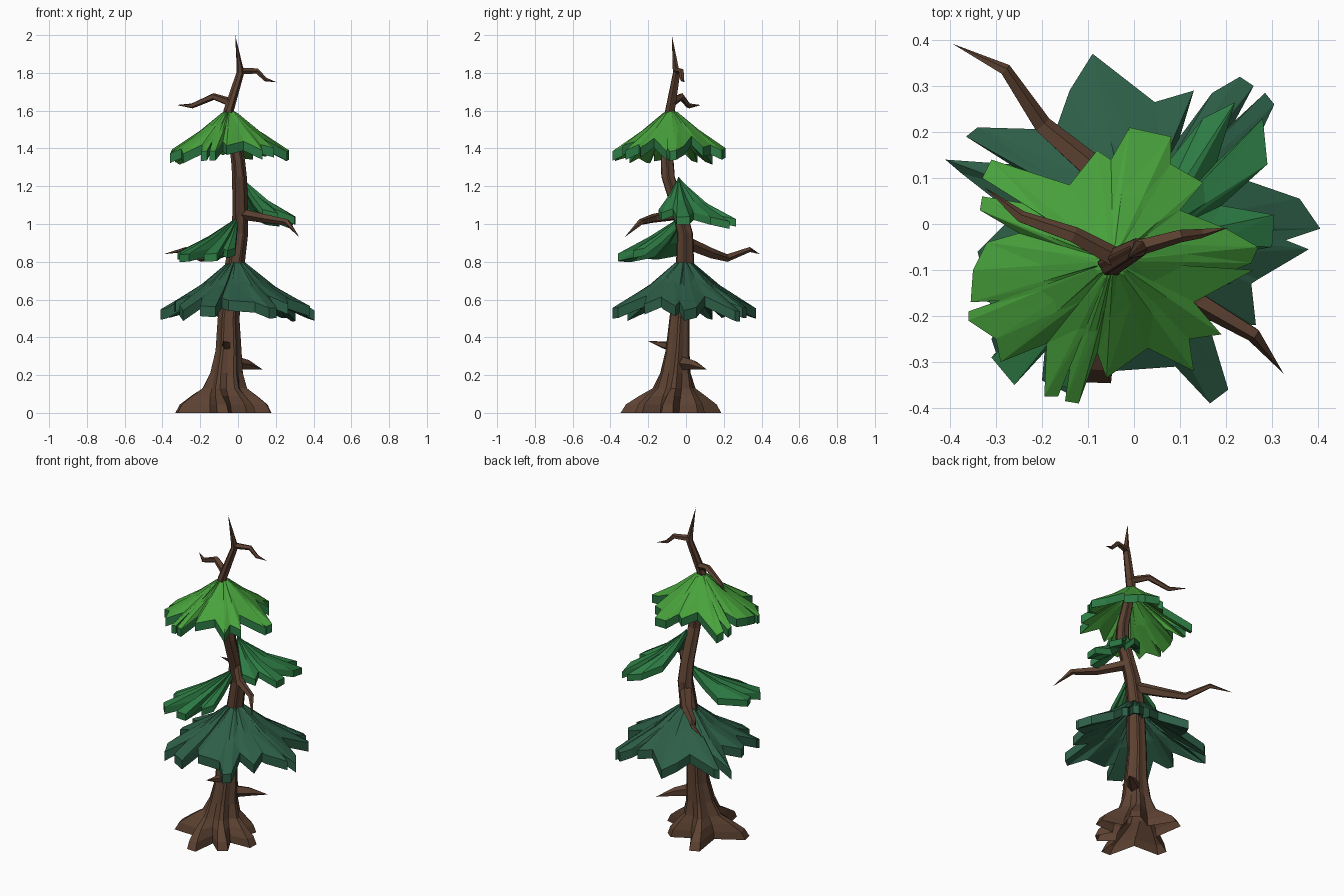
import bpy, bmesh, math, random
from mathutils import Vector

random.seed(4)


def material(name, rgb):
    m = bpy.data.materials.new(name)
    m.diffuse_color = (*rgb, 1)
    return m


BARK = material("bark brown", (0.107, 0.053, 0.031))
LIGHT = material("light green", (0.065, 0.36, 0.045))
MID = material("mid green", (0.026, 0.20, 0.058))
DARK = material("dark green", (0.026, 0.112, 0.063))


def finish(name, bm, mats):
    bmesh.ops.recalc_face_normals(bm, faces=bm.faces)
    me = bpy.data.meshes.new(name)
    bm.to_mesh(me)
    bm.free()
    for m in mats:
        me.materials.append(m)
    ob = bpy.data.objects.new(name, me)
    bpy.context.collection.objects.link(ob)
    return ob


def loft(bm, rings, tip, cap=True):
    """Skin a list of closed rings and close the end in a point."""
    vs = [[bm.verts.new(p) for p in ring] for ring in rings]
    n = len(vs[0])
    for a, b in zip(vs, vs[1:]):
        for i in range(n):
            bm.faces.new((a[i], a[(i + 1) % n], b[(i + 1) % n], b[i]))
    t = bm.verts.new(tip)
    for i in range(n):
        bm.faces.new((vs[-1][i], vs[-1][(i + 1) % n], t))
    if cap:
        bm.faces.new(vs[0][::-1])


def branch(name, pts, r0, r1, sides=5):
    """Crooked tapering twig along a path, ending in a point."""
    pts = [Vector(p) for p in pts]
    rings = []
    for i, p in enumerate(pts[:-1]):
        d = (pts[i + 1] - pts[max(i - 1, 0)]).normalized()
        u = d.cross(Vector((0, 0, 1))).normalized()
        v = u.cross(d)
        r = r0 + (r1 - r0) * i / max(len(pts) - 2, 1)
        rings.append([p + r * (u * math.cos(a) + v * math.sin(a))
                      for a in (math.tau * k / sides for k in range(sides))])
    bm = bmesh.new()
    loft(bm, rings, pts[-1])
    finish(name, bm, [BARK])


def foliage(name, apex, outline, profile, thick, mats, closed=True, fold=0.0):
    """Lobed skirt (or open fan) falling from an apex, with a thick rim.
    fold makes the short lobes droop as low as the long ones."""
    ax, ay, az = apex
    reach = profile[-1][0]

    def height(r):
        for (ra, za), (rb, zb) in zip(profile, profile[1:]):
            if r <= rb or rb == reach:
                return za + (zb - za) * (r - ra) / (rb - ra)

    bm = bmesh.new()
    top = [[bm.verts.new(apex)] * len(outline)]
    for f in (0.13, 0.5, 1.0):
        ring = []
        for x, y in outline:
            dx, dy = x - ax, y - ay
            r = math.hypot(dx, dy)
            z = height(f * (r + (reach - r) * fold))
            z += random.uniform(-0.01, 0.01) if f == 1 else 0
            ring.append(bm.verts.new((ax + dx * f, ay + dy * f, z)))
        top.append(ring)
    n = len(outline)
    for a, b in zip(top, top[1:]):
        for i in range(n if closed else n - 1):
            j = (i + 1) % n
            bm.faces.new((a[i], b[i], b[j]))
            if a[i] is not a[j]:
                bm.faces.new((a[i], b[j], a[j]))
    # underside copy, then bridge the open border
    faces = list(bm.faces)
    border = [e for e in bm.edges if len(e.link_faces) == 1]
    low = {v: bm.verts.new(v.co - Vector((0, 0, thick))) for v in list(bm.verts)}
    for f in faces:
        bm.faces.new([low[v] for v in reversed(f.verts)])
    for e in border:
        a, b = e.verts
        bm.faces.new((a, b, low[b], low[a])).material_index = len(mats) - 1
    finish(name, bm, mats)


# trunk: star of blunt roots blending into a crooked six-sided stem
tips = [(0.175, -0.10), (0.06, 0.08), (-0.18, 0.175),
        (-0.325, -0.14), (-0.08, -0.345), (0.07, -0.25)]
base = Vector((-0.07, -0.08))
star = []
for i, t in enumerate(tips):
    a, b = Vector(t), Vector(tips[(i + 1) % 6])
    d = (a - base).normalized() * 0.03
    side = Vector((-d.y, d.x))
    star += [a - side, a + side, base + (a + b - 2 * base).normalized() * 0.125]
stem = [  # x, y, z, radius, share of root star
    (-0.07, -0.07, 0.0, 0.11, 1.0), (-0.07, -0.07, 0.045, 0.11, 0.84),
    (-0.07, -0.065, 0.09, 0.10, 0.48), (-0.068, -0.06, 0.13, 0.09, 0.17),
    (-0.06, -0.055, 0.21, 0.08, 0.04), (-0.05, -0.045, 0.33, 0.069, 0),
    (-0.05, -0.035, 0.50, 0.058, 0), (-0.015, -0.005, 0.80, 0.052, 0),
    (0.008, -0.005, 0.95, 0.046, 0), (0.012, -0.03, 1.05, 0.042, 0),
    (0.008, -0.095, 1.25, 0.039, 0), (0.0, -0.10, 1.34, 0.037, 0),
    (-0.05, -0.085, 1.60, 0.028, 0), (0.012, -0.05, 1.80, 0.021, 0),
    (0.01, -0.055, 1.83, 0.017, 0)]
rings = []
for x, y, z, r, w in stem:
    ring = []
    for k, s in enumerate(star):
        a = math.tau / 6 * (k // 3 + (-0.1, 0.1, 0.5)[k % 3])
        q = r * (0.87 if k % 3 == 2 else 1)
        p = Vector((x + q * math.cos(a), y + q * math.sin(a))).lerp(s, w)
        ring.append((p.x, p.y, z))
    rings.append(ring)
bm = bmesh.new()
loft(bm, rings, (-0.015, -0.075, 2.0), cap=False)
finish("trunk", bm, [BARK])

# bare branches and broken stubs
branch("back_left_branch", [(0, 0, 0.90), (-0.10, 0.13, 0.845), (-0.20, 0.215, 0.82),
                            (-0.28, 0.335, 0.865), (-0.395, 0.392, 0.84)], 0.036, 0.014)
branch("front_right_branch", [(0.01, -0.01, 1.055), (0.14, -0.17, 1.03),
                              (0.26, -0.24, 1.01), (0.325, -0.325, 0.93)], 0.032, 0.017)
branch("upper_left_branch", [(-0.03, -0.08, 1.64), (-0.13, -0.025, 1.675),
                             (-0.245, 0.015, 1.625), (-0.325, 0.08, 1.63)], 0.024, 0.014)
branch("upper_right_branch", [(0.01, -0.05, 1.81), (0.10, -0.025, 1.81),
                              (0.145, -0.02, 1.765), (0.205, -0.008, 1.75)], 0.019, 0.011)
branch("right_stub", [(-0.03, -0.03, 0.265), (0.05, 0.04, 0.255), (0.13, 0.11, 0.23)], 0.04, 0.026)
branch("front_stub", [(-0.05, -0.05, 0.35), (-0.065, -0.12, 0.36), (-0.08, -0.20, 0.38)], 0.034, 0.02)

# lower skirt
foliage("lower_foliage", (-0.01, -0.01, 0.81), [
    (0.405, -0.01), (0.36, 0.055), (0.23, 0.10), (0.305, 0.26), (0.285, 0.285),
    (0.22, 0.225), (0.26, 0.30), (0.23, 0.32), (0.17, 0.285), (0.10, 0.19),
    (0.13, 0.29), (0.045, 0.265), (-0.09, 0.37), (-0.14, 0.29), (-0.17, 0.205),
    (-0.34, 0.21), (-0.365, 0.19), (-0.27, 0.13), (-0.41, 0.14), (-0.375, 0.11),
    (-0.26, 0.02), (-0.34, -0.06), (-0.33, -0.10), (-0.25, -0.13), (-0.31, -0.25),
    (-0.29, -0.31), (-0.19, -0.23), (-0.20, -0.34), (-0.12, -0.38), (-0.085, -0.27),
    (-0.05, -0.32), (0.09, -0.31), (0.165, -0.39), (0.205, -0.36), (0.16, -0.21),
    (0.265, -0.22), (0.255, -0.13), (0.27, -0.12), (0.38, -0.055), (0.33, -0.035)],
    [(0, 0.81), (0.05, 0.795), (0.18, 0.685), (0.41, 0.55)], 0.055, [DARK], fold=0.2)

# two side fans in the middle
foliage("front_left_fan", (0.0, -0.03, 1.045), [
    (-0.19, -0.04), (-0.32, -0.15), (-0.305, -0.20), (-0.20, -0.165), (-0.31, -0.29),
    (-0.26, -0.35), (-0.15, -0.23), (-0.18, -0.35), (-0.11, -0.36), (-0.08, -0.24),
    (-0.055, -0.28), (-0.015, -0.22)],
    [(0, 1.045), (0.05, 1.01), (0.20, 0.93), (0.41, 0.845)], 0.04, [MID], False, 0.7)
foliage("back_right_fan", (0.02, -0.04, 1.25), [
    (0.13, -0.145), (0.21, -0.13), (0.19, -0.07), (0.30, -0.05), (0.305, 0.02),
    (0.19, 0.04), (0.29, 0.13), (0.28, 0.23), (0.18, 0.135), (0.22, 0.265),
    (0.15, 0.23), (0.07, 0.13)],
    [(0, 1.25), (0.05, 1.205), (0.18, 1.11), (0.37, 1.02)], 0.04, [MID], False, 0.45)

# upper skirt, with a darker rim
foliage("upper_foliage", (-0.045, -0.08, 1.605), [
    (0.27, -0.05), (0.255, -0.085), (0.18, -0.115), (0.26, -0.10), (0.13, -0.17),
    (0.19, -0.24), (0.12, -0.25), (0.13, -0.32), (0.03, -0.27), (-0.06, -0.335),
    (-0.08, -0.28), (-0.12, -0.39), (-0.15, -0.385), (-0.135, -0.28),
    (-0.165, -0.375), (-0.195, -0.375), (-0.19, -0.26), (-0.29, -0.30),
    (-0.30, -0.25), (-0.36, -0.21), (-0.36, -0.19), (-0.26, -0.165), (-0.355, -0.17),
    (-0.35, -0.10), (-0.32, -0.04), (-0.25, -0.02), (-0.335, 0.03), (-0.33, 0.06),
    (-0.24, 0.045), (-0.33, 0.10), (-0.31, 0.14), (-0.14, 0.085), (-0.08, 0.16),
    (-0.05, 0.14), (-0.01, 0.21), (0.08, 0.19), (0.08, 0.13), (0.15, 0.09),
    (0.10, 0.03), (0.20, -0.01)],
    [(0, 1.605), (0.04, 1.59), (0.17, 1.485), (0.33, 1.375)], 0.05, [LIGHT, MID], fold=0.2)
